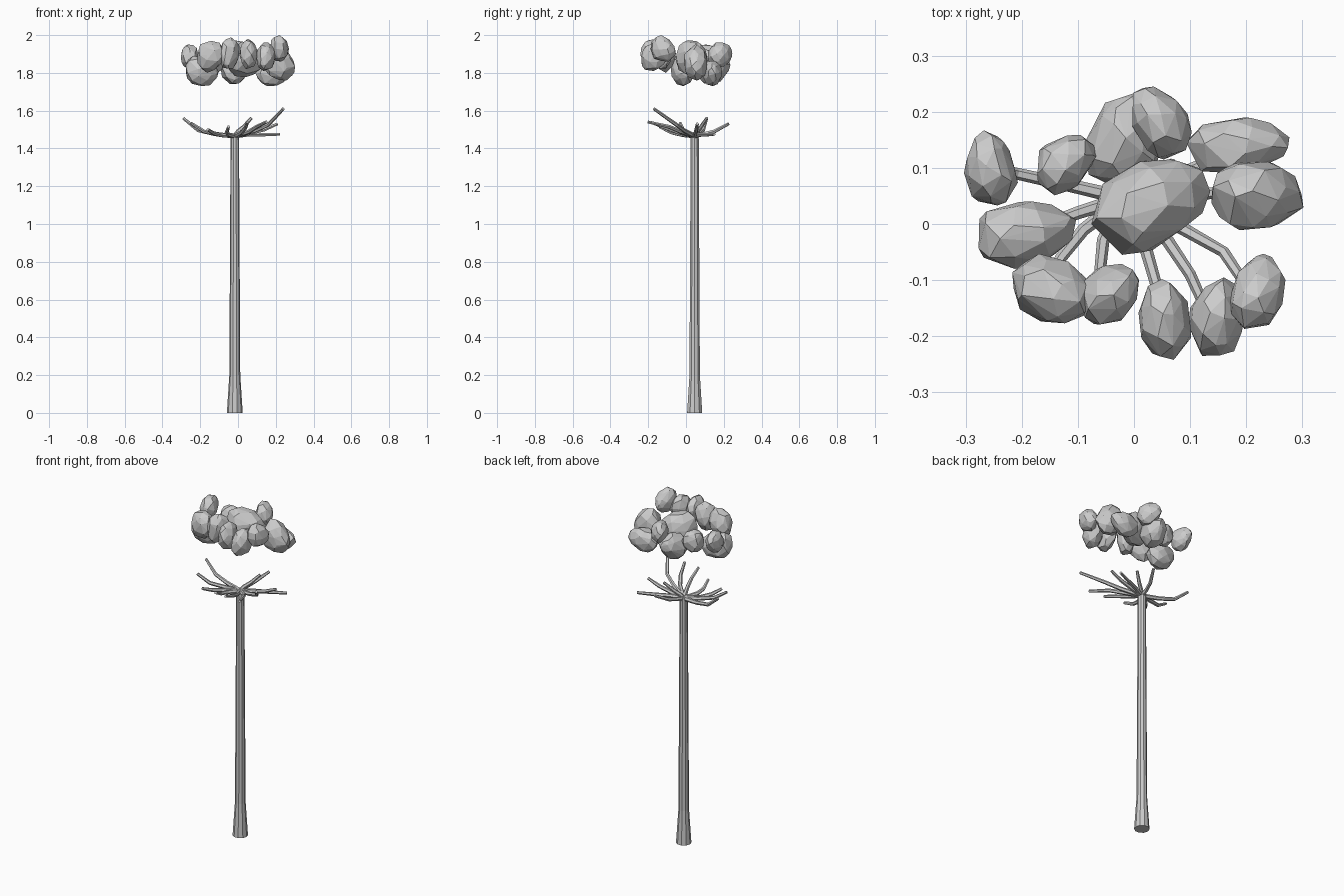
import bpy, bmesh, math, random
from mathutils import Vector, Euler

if "Cube" in bpy.data.objects:
    bpy.data.objects.remove(bpy.data.objects["Cube"])

random.seed(7)


def finish(bm, name):
    bmesh.ops.recalc_face_normals(bm, faces=bm.faces)
    mesh = bpy.data.meshes.new(name)
    bm.to_mesh(mesh)
    bm.free()
    obj = bpy.data.objects.new(name, mesh)
    bpy.context.collection.objects.link(obj)
    return obj


def tube(name, points, radii, sides):
    """Flat-faced tapered tube along a path."""
    pts = [Vector(p) for p in points]
    bm = bmesh.new()
    rings = []
    for i, (p, r) in enumerate(zip(pts, radii)):
        d = (pts[min(i + 1, len(pts) - 1)] - pts[max(i - 1, 0)]).normalized()
        ref = Vector((0, 1, 0)) if abs(d.z) > 0.95 else Vector((0, 0, 1))
        u = d.cross(ref).normalized()
        v = d.cross(u)
        rings.append([bm.verts.new(p + r * (u * math.cos(a) + v * math.sin(a)))
                      for a in (math.tau * k / sides for k in range(sides))])
    for a, b in zip(rings, rings[1:]):
        for k in range(sides):
            n = (k + 1) % sides
            bm.faces.new((a[k], a[n], b[n], b[k]))
    bm.faces.new(rings[0])
    bm.faces.new(rings[-1])
    return finish(bm, name)


def leaf_clump(name, centre, half, angle, count=38):
    """Faceted egg: hull of scattered points, fitted to its box."""
    turn = Euler((random.uniform(-.3, .3), random.uniform(-.3, .3), math.radians(angle)))
    pts = []
    for i in range(count):
        z = 1 - 2 * (i + .5) / count
        a = i * 2.39996 + random.uniform(-.3, .3)
        r = math.sqrt(1 - z * z)
        p = Vector((1.4 * r * math.cos(a), r * math.sin(a), z))
        p *= random.uniform(.94, 1.04)
        p.yz *= 1 - .12 * p.x                      # egg taper
        p.rotate(turn)
        pts.append(p)
    lo = [min(p[k] for p in pts) for k in range(3)]
    hi = [max(p[k] for p in pts) for k in range(3)]
    bm = bmesh.new()
    for p in pts:
        bm.verts.new([centre[k] + half[k] * (2 * (p[k] - lo[k]) / (hi[k] - lo[k]) - 1)
                      for k in range(3)])
    bmesh.ops.convex_hull(bm, input=bm.verts)
    bmesh.ops.delete(bm, geom=[v for v in bm.verts if not v.link_faces], context='VERTS')
    return finish(bm, name)


# Trunk with flared foot
X, Y = -0.017, 0.046
tube("trunk", [(X, Y, 0), (X, Y, .2), (X, Y, .85), (X, Y, 1.475)],
     [.042, .029, .0255, .0225], 10)

# Branches fanning from the trunk top, sagging before they rise
branches = [
    [(-.12, .07, 1.475), (-.21, .09, 1.495), (-.29, .11, 1.56)],
    [(-.10, .02, 1.475), (-.18, -.01, 1.490), (-.25, -.03, 1.535)],
    [(-.09, -.01, 1.470), (-.13, -.06, 1.480), (-.16, -.11, 1.50)],
    [(-.055, -.03, 1.475), (-.06, -.08, 1.485), (-.05, -.14, 1.515)],
    [(.02, -.04, 1.485), (.04, -.11, 1.51), (.05, -.19, 1.54)],
    [(.06, -.03, 1.490), (.10, -.09, 1.515), (.15, -.20, 1.54)],
    [(.09, -.01, 1.495), (.16, -.05, 1.525), (.24, -.17, 1.61)],
    [(.05, .05, 1.478), (.14, .055, 1.50), (.21, .06, 1.53)],
    [(.05, .075, 1.473), (.13, .11, 1.473), (.22, .15, 1.475)],
    [(.0, .06, 1.490), (.03, .08, 1.515), (.07, .11, 1.56)],
    [(-.01, .09, 1.475), (.01, .15, 1.490), (.05, .225, 1.53)],
]
for i, path in enumerate(branches):
    tube(f"branch_{i + 1}", [(X, Y, 1.465)] + path, [.013, .0115, .0105, .008], 6)

# Leaf clumps: centre, half size, turn in degrees
clumps = [
    ((-.255, .10, 1.885), (.048, .067, .065), 100),
    ((-.12, .105, 1.86), (.052, .054, .065), 30),
    ((-.02, .15, 1.82), (.070, .085, .080), 80),
    ((.05, .18, 1.895), (.053, .065, .065), 130),
    ((.185, .14, 1.797), (.092, .050, .067), 10),
    ((.22, .05, 1.855), (.082, .061, .095), 0),
    ((.03, .03, 1.875), (.106, .085, .098), 38),
    ((-.19, -.02, 1.81), (.087, .060, .080), 15),
    ((-.145, -.115, 1.885), (.072, .062, .085), -20),
    ((-.042, -.125, 1.905), (.051, .054, .083), 20),
    ((.055, -.17, 1.90), (.047, .072, .080), 95),
    ((.147, -.165, 1.885), (.050, .070, .075), 80),
    ((.22, -.12, 1.93), (.050, .067, .070), 70),
]
for i, (c, h, a) in enumerate(clumps):
    leaf_clump(f"leaf_clump_{i + 1}", c, h, a)
